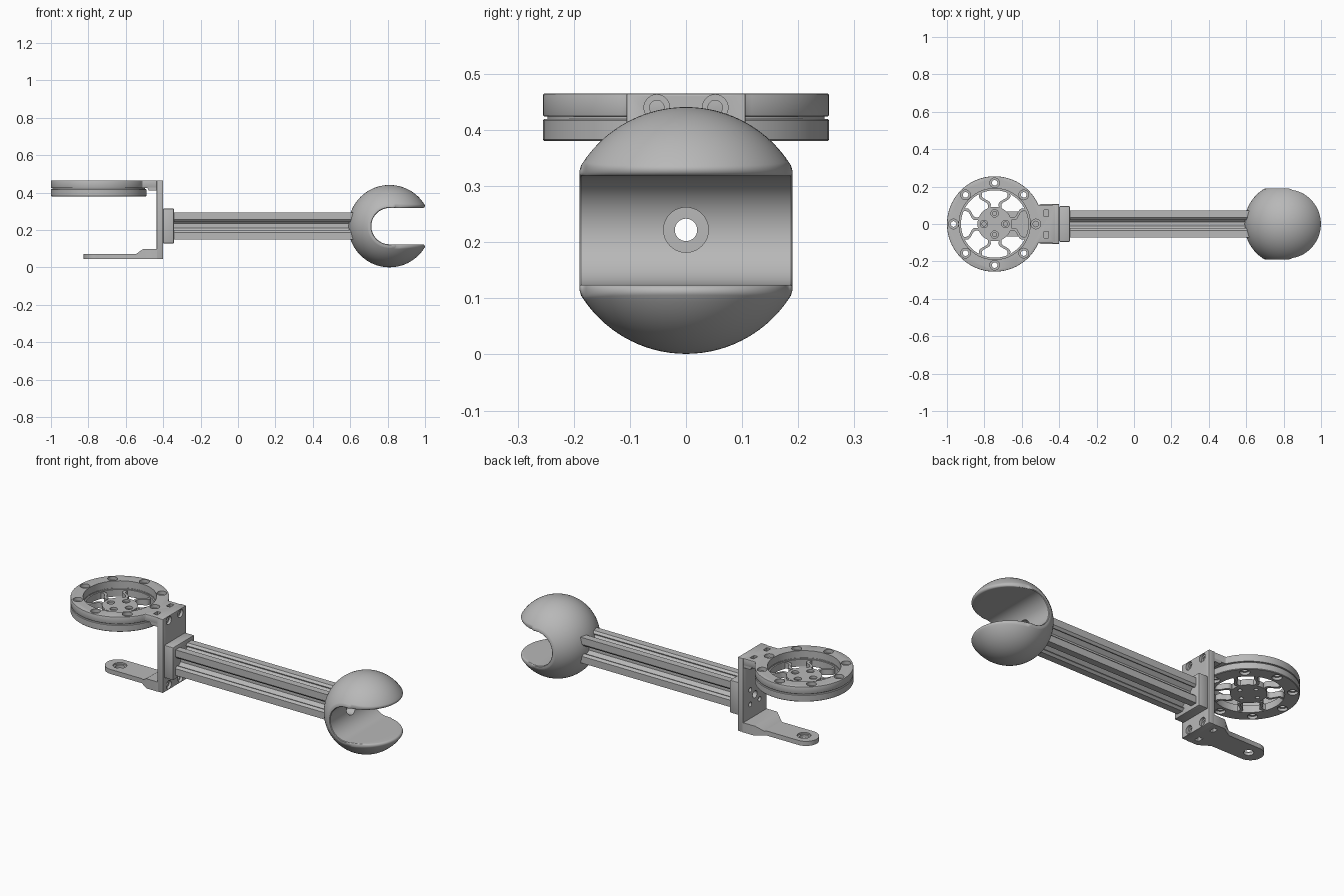
import bpy, bmesh
from math import sin, cos, pi, sqrt, asin, atan2, radians
from mathutils import Matrix, Vector

if "Cube" in bpy.data.objects:
    bpy.data.objects.remove(bpy.data.objects["Cube"])

grey = bpy.data.materials.new("plain_grey")
grey.use_nodes = True
grey.diffuse_color = (0.48, 0.48, 0.48, 1)
grey.node_tree.nodes["Principled BSDF"].inputs["Base Color"].default_value = (0.48, 0.48, 0.48, 1)

AXIS = {"x": lambda a, b, h: (h, a, b), "y": lambda a, b, h: (a, h, b), "z": lambda a, b, h: (a, b, h)}
WHEEL_X, MID_Z = -0.745, 0.222


def finish(name, bm):
    bmesh.ops.recalc_face_normals(bm, faces=bm.faces)
    mesh = bpy.data.meshes.new(name)
    bm.to_mesh(mesh)
    bm.free()
    obj = bpy.data.objects.new(name, mesh)
    bpy.context.collection.objects.link(obj)
    mesh.materials.append(grey)
    return obj


def add_prism(bm, pts, lo, hi, axis):
    rings = [[bm.verts.new(AXIS[axis](a, b, h)) for a, b in pts] for h in (lo, hi)]
    bm.faces.new(rings[0])
    bm.faces.new(rings[1])
    for i in range(len(pts)):
        j = (i + 1) % len(pts)
        bm.faces.new((rings[0][i], rings[0][j], rings[1][j], rings[1][i]))


def prism(name, pts, lo, hi, axis="z"):
    bm = bmesh.new()
    add_prism(bm, pts, lo, hi, axis)
    return finish(name, bm)


def circle(a, b, r, n=32, start=0.0, end=2 * pi):
    full = end - start > 2 * pi - 0.001
    return [(a + r * cos(start + (end - start) * i / (n if full else n - 1)),
             b + r * sin(start + (end - start) * i / (n if full else n - 1))) for i in range(n)]


def rect(a0, a1, b0, b1):
    return [(a0, b0), (a1, b0), (a1, b1), (a0, b1)]


def cut(obj, outlines, lo, hi, axis="z"):
    """Subtract a set of separate prisms from an object."""
    bm = bmesh.new()
    for pts in outlines:
        add_prism(bm, pts, lo, hi, axis)
    cutter = finish("cutter", bm)
    cutter.hide_render = True
    mod = obj.modifiers.new("cut", "BOOLEAN")
    mod.operation, mod.solver, mod.object = "DIFFERENCE", "EXACT", cutter
    apply(obj)
    bpy.data.objects.remove(cutter)


def apply(obj):
    graph = bpy.context.evaluated_depsgraph_get()
    mesh = bpy.data.meshes.new_from_object(obj.evaluated_get(graph))
    obj.modifiers.clear()
    obj.data = mesh


def bevel(obj, width, segments=2):
    mod = obj.modifiers.new("soft_edges", "BEVEL")
    mod.width, mod.segments, mod.limit_method, mod.angle_limit = width, segments, "ANGLE", radians(40)
    apply(obj)


def lathe(name, profile, centre_x, steps=96):
    bm = bmesh.new()
    loops = []
    for i in range(steps):
        t = 2 * pi * i / steps
        loops.append([bm.verts.new((centre_x + r * cos(t), r * sin(t), z)) for r, z in profile])
    n = len(profile)
    for i in range(steps):
        p, q = loops[i], loops[(i + 1) % steps]
        for k in range(n):
            bm.faces.new((p[k], p[(k + 1) % n], q[(k + 1) % n], q[k]))
    return finish(name, bm)


# Upper wheel ring with its mounting tab
t0 = asin(0.102 / 0.255)
outline = circle(WHEEL_X, 0, 0.255, 88, t0, 2 * pi - t0) + [(-0.42, -0.102), (-0.42, 0.102)]
upper = prism("upper_ring", outline, 0.424, 0.465)
bevel(upper, 0.003)
cut(upper, [circle(WHEEL_X, 0, 0.19, 96)], 0.40, 0.50)
bolts = [(WHEEL_X + 0.22 * cos(k * pi / 4), 0.22 * sin(k * pi / 4)) for k in range(8)]
small = [circle(x, y, 0.015, 20) for x, y in bolts]
large = [circle(x, y, 0.026, 24) for x, y in bolts]
nut_slots = [rect(-0.481, -0.457, s * 0.058 - 0.018, s * 0.058 + 0.018) for s in (-1, 1)]
cut(upper, small + nut_slots, 0.40, 0.50)
cut(upper, large, 0.445, 0.50)

# Lower ring and the recessed seam between both rings
lower = lathe("lower_ring", [(0.18, 0.38), (0.252, 0.38), (0.255, 0.383), (0.255, 0.417),
                             (0.252, 0.42), (0.18, 0.42)], WHEEL_X)
seam = lathe("ring_seam", [(0.188, 0.419), (0.247, 0.419), (0.247, 0.425), (0.188, 0.425)], WHEEL_X)
for ring in (lower, seam):
    cut(ring, small, 0.35, 0.45)
cut(lower, large, 0.35, 0.395)

# Hub with screw holes
hub = prism("wheel_hub", circle(WHEEL_X, 0, 0.092, 48), 0.383, 0.415)
hub_bolts = [(WHEEL_X + 0.057 * cos(k * pi / 2), 0.057 * sin(k * pi / 2)) for k in range(4)]
cut(hub, [circle(x, y, 0.011, 16) for x, y in hub_bolts], 0.35, 0.45)
cut(hub, [circle(x, y, 0.02, 20) for x, y in hub_bolts], 0.402, 0.45)

# Wavy spring spokes
bm = bmesh.new()
for k in range(8):
    rot = Matrix.Rotation(pi / 8 + k * pi / 4, 2)
    flip = 1 if k % 2 else -1
    line = [(0.085 + 0.103 * i / 16, flip * 0.014 * sin(2 * pi * i / 16)) for i in range(17)]
    ribbon = [(r, w + 0.008) for r, w in line] + [(r, w - 0.008) for r, w in reversed(line)]
    pts = [rot @ Vector(p) for p in ribbon]
    add_prism(bm, [(WHEEL_X + p.x, p.y) for p in pts], 0.383, 0.415, "z")
finish("wheel_spokes", bm)

# Upright bracket plate
plate = prism("bracket_plate", rect(-0.106, 0.106, 0.045, 0.465), -0.435, -0.40, "x")
bevel(plate, 0.003)
corners = [(s * 0.052, z) for s in (-1, 1) for z in (0.44, 0.073)]
mount = [(s * 0.042, MID_Z + u * 0.042) for s in (-1, 1) for u in (-1, 1)]
cut(plate, [circle(y, z, 0.013, 20) for y, z in corners + mount] + [circle(0, MID_Z, 0.02)], -0.5, -0.35, "x")
cut(plate, [circle(y, z, 0.023, 24) for y, z in corners], -0.415, -0.35, "x")

# Thickened root under the tab
prism("tab_root", [(-0.487, 0.43), (-0.478, 0.412), (-0.43, 0.412), (-0.43, 0.43)], -0.102, 0.102, "y")

# Lower lug with rounded end and widened root
lug = prism("lower_lug", circle(WHEEL_X - 0.012, 0, 0.068, 33, pi / 2, 3 * pi / 2)
            + [(-0.56, -0.068), (-0.50, -0.106), (-0.43, -0.106),
               (-0.43, 0.106), (-0.50, 0.106), (-0.56, 0.068)], 0.045, 0.071)
cut(lug, [circle(WHEEL_X, 0, 0.026)] + nut_slots, 0.0, 0.1)
cut(lug, [circle(WHEEL_X, 0, 0.036)], 0.062, 0.1)
root = prism("lug_root", [(-0.55, 0.069), (-0.505, 0.1), (-0.43, 0.1), (-0.43, 0.069)], -0.106, 0.106, "y")
cut(root, [[(-0.58, s * 0.058), (-0.50, s * 0.106), (-0.50, s * 0.13), (-0.58, s * 0.13)] for s in (-1, 1)], 0, 0.2)

# Collar between plate and arm
collar = prism("arm_collar", rect(-0.095, 0.095, MID_Z - 0.093, MID_Z + 0.093), -0.40, -0.343, "x")
bevel(collar, 0.004)
cut(collar, [circle(0, MID_Z, 0.02)], -0.5, -0.3, "x")

# Slotted extrusion arm: one eighth of the section, mirrored and turned
half = [(0.028, 0.012), (0.050, 0.034), (0.058, 0.034), (0.058, 0.022), (0.062, 0.022), (0.073, 0.034)]
quarter = half + [(0.073, 0.073)] + [(b, a) for a, b in reversed(half)]
section = []
for k in range(4):
    for p in quarter:
        v = Matrix.Rotation(k * pi / 2, 2) @ Vector(p)
        section.append((v.x, MID_Z + v.y))
arm = prism("slotted_arm", section, -0.345, 0.62, "x")
cut(arm, [circle(0, MID_Z, 0.02)], -0.4, 0.7, "x")

# Ball jaw: C-shaped slices lofted across y, with rounded lips
BALL_X, BALL_R, SLOT = 0.81, 0.22, 0.097


def jaw_slice(radius, slot):
    f = min(0.012, (radius - slot) * 0.45)
    cx = sqrt((radius - f) ** 2 - (slot + f) ** 2)
    tip = atan2(slot + f, cx)
    upper_half = circle(0, 0, slot, 17, pi, pi / 2)
    upper_half = [(slot * cos(pi - pi / 2 * i / 16), slot * sin(pi - pi / 2 * i / 16)) for i in range(17)]
    upper_half += [(cx * i / 4, slot) for i in range(1, 4)]
    upper_half += circle(cx, slot + f, f, 9, -pi / 2, tip)
    upper_half += circle(0, 0, radius, 40, tip, pi)[1:]
    lower_half = [(x, -z) for x, z in reversed(upper_half[1:-1])]
    return upper_half + lower_half


bm = bmesh.new()
slices = [(0.187 * sin(pi / 2 * i / 20), 0, 0) for i in range(-20, 21)]
slices = [(-0.19, 0.005, 0.003)] + slices + [(0.19, 0.005, 0.003)]
loops = []
for y, shrink, widen in slices:
    pts = jaw_slice(sqrt(BALL_R ** 2 - y ** 2) - shrink, SLOT + widen)
    loops.append([bm.verts.new((BALL_X + x, y, MID_Z - 0.001 + z)) for x, z in pts])
for p, q in zip(loops, loops[1:]):
    for k in range(len(p)):
        j = (k + 1) % len(p)
        bm.faces.new((p[k], p[j], q[j], q[k]))
bm.faces.new(loops[0])
bm.faces.new(loops[-1])
ball = finish("ball_jaw", bm)
cut(ball, [circle(0, MID_Z, 0.02)], 0.55, 0.78, "x")
cut(ball, [circle(0, MID_Z, 0.04, 40)], 0.67, 0.78, "x")

# Smooth curved faces, keep edges sharp
bpy.ops.object.select_all(action="DESELECT")
for obj in bpy.context.collection.objects:
    if obj.type == "MESH" and grey.name in obj.data.materials:
        obj.select_set(True)
        bpy.context.view_layer.objects.active = obj
bpy.ops.object.shade_smooth_by_angle(angle=radians(35))
